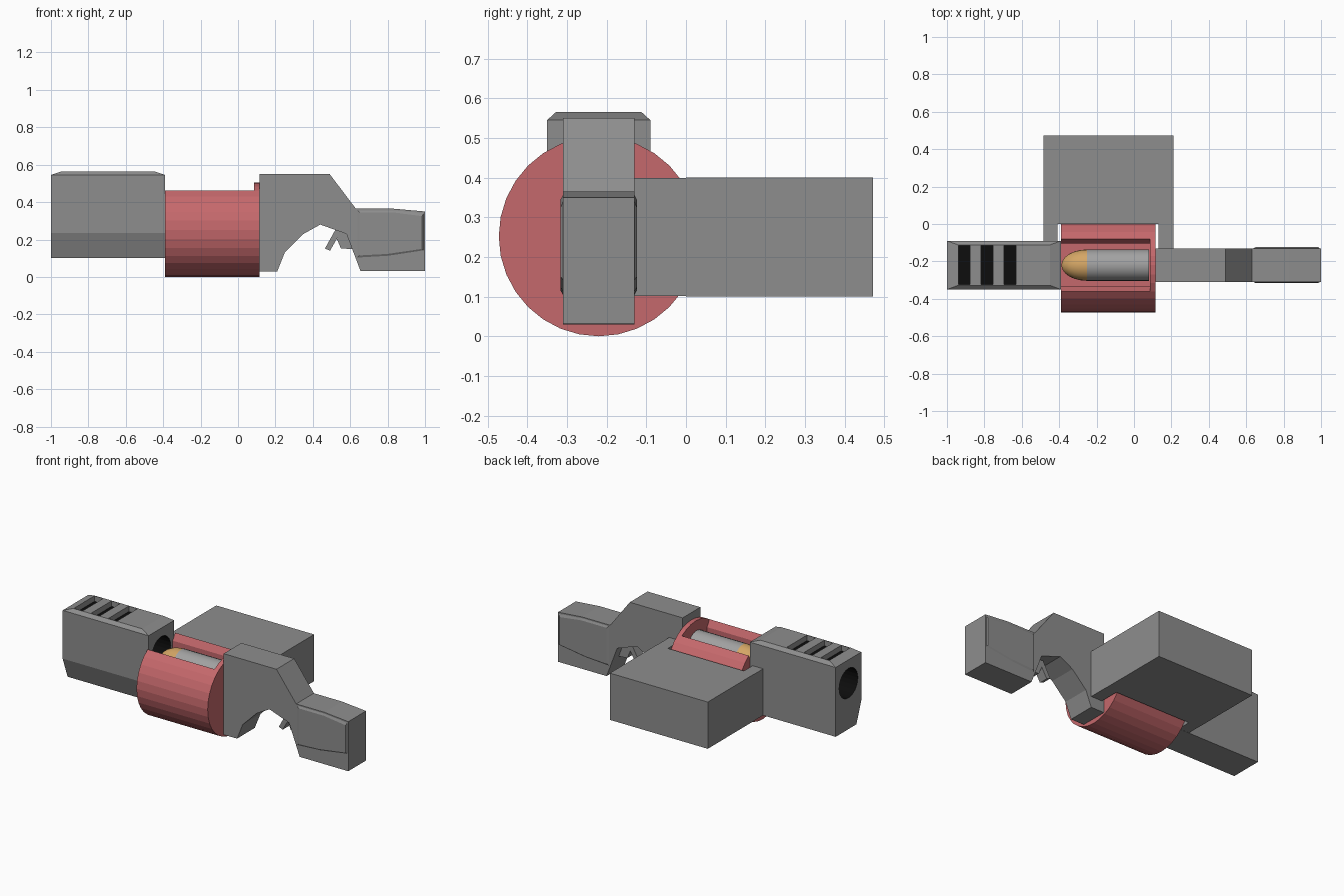
import bpy, bmesh, math

if "Cube" in bpy.data.objects:
    bpy.data.objects.remove(bpy.data.objects["Cube"])


def mat(name, c):
    m = bpy.data.materials.new(name)
    m.diffuse_color = (*c, 1)
    m.use_nodes = True
    m.node_tree.nodes["Principled BSDF"].inputs["Base Color"].default_value = m.diffuse_color
    return m


GREY = mat("gun_grey", (0.27, 0.27, 0.27))
RED = mat("drum_red", (0.56, 0.14, 0.15))
BLACK = mat("black", (0.004, 0.004, 0.004))
STEEL = mat("shell_steel", (0.36, 0.36, 0.36))
ORANGE = mat("tip_orange", (0.66, 0.38, 0.13))
YC = -0.22  # centre line of the weapon


def loft(name, rings, material):
    """Skin a list of equal-length point rings and cap both ends."""
    bm = bmesh.new()
    vs = [[bm.verts.new(p) for p in r] for r in rings]
    n = len(rings[0])
    for a, b in zip(vs, vs[1:]):
        for i in range(n):
            j = (i + 1) % n
            bm.faces.new((a[i], a[j], b[j], b[i]))
    bm.faces.new(vs[0])
    bm.faces.new(vs[-1])
    bmesh.ops.recalc_face_normals(bm, faces=bm.faces)
    me = bpy.data.meshes.new(name)
    bm.to_mesh(me)
    bm.free()
    ob = bpy.data.objects.new(name, me)
    bpy.context.collection.objects.link(ob)
    me.materials.append(material)
    return ob


def rect(x0, x1, y0, y1, z):
    return [(x0, y0, z), (x1, y0, z), (x1, y1, z), (x0, y1, z)]


def box(name, x0, x1, y0, y1, z0, z1, material=GREY):
    return loft(name, [rect(x0, x1, y0, y1, z0), rect(x0, x1, y0, y1, z1)], material)


def along_x(name, yz, x0, x1, material):
    return loft(name, [[(x, y, z) for y, z in yz] for x in (x0, x1)], material)


def side_profile(name, xz, half, material=GREY):
    return loft(name, [[(x, YC + s * half, z) for x, z in xz] for s in (-1, 1)], material)


def circle(r, zc, n):
    return [(YC + r * math.sin(2 * math.pi * k / n), zc + r * math.cos(2 * math.pi * k / n))
            for k in range(n)]


# Barrel block: bevelled top, sloped lower front side
barrel = loft("barrel", [rect(-1, -0.39, -0.30, -0.09, 0.10),
                         rect(-1, -0.39, -0.35, -0.09, 0.235),
                         rect(-1, -0.39, -0.35, -0.09, 0.545),
                         rect(-0.94, -0.45, -0.328, -0.112, 0.565)], GREY)
barrel.data.materials.append(BLACK)

# Bore and vent slots cut from the barrel
BORE_Z, BORE_R = 0.395, 0.095
cutters = [along_x("bore_cutter", circle(BORE_R, BORE_Z, 24), -1.1, -0.3, GREY)]
for x in (-0.938, -0.817, -0.694):
    cutters.append(box("vent_cutter", x, x + 0.062, -0.324, -0.116, 0.53, 0.7))
for c in cutters:
    m = barrel.modifiers.new("cut", 'BOOLEAN')
    m.operation, m.solver, m.object = 'DIFFERENCE', 'EXACT', c
bpy.context.view_layer.objects.active = barrel
for m in list(barrel.modifiers):
    bpy.ops.object.modifier_apply(modifier=m.name)
for c in cutters:
    bpy.data.objects.remove(c)
# black bore walls and vent floors
for p in barrel.data.polygons:
    in_bore = (abs(p.normal.x) < 0.1 and
               math.hypot(p.center.y - YC, p.center.z - BORE_Z) < BORE_R + 0.005)
    floor = p.normal.z > 0.9 and p.center.z < 0.54
    p.material_index = 1 if in_bore or floor else 0

# Drum with open loading trough, and full rear rim
DR = 0.252
ring = circle(DR, DR, 32)
trough = [(YC - 0.115, 0.42), (YC - 0.115, 0.27), (YC + 0.115, 0.27), (YC + 0.115, 0.42)]
along_x("drum", ring[3:30] + trough, -0.39, 0.085, RED)
along_x("drum_rim", ring, 0.085, 0.115, RED)

# Loaded shell: steel case and round tip
SR, SZ = 0.084, 0.36
case = along_x("shell_case", circle(SR, SZ, 24), -0.25, 0.08, STEEL)
tip = loft("shell_tip", [[(-0.25 - 0.138 * math.sin(a), y, z)
                          for y, z in circle(SR * math.cos(a), SZ, 24)]
                         for a in [i * math.pi / 2 / 6.1 for i in range(7)]], ORANGE)
for o in (case, tip):
    bpy.ops.object.select_all(action='DESELECT')
    o.select_set(True)
    bpy.context.view_layer.objects.active = o
    bpy.ops.object.shade_smooth_by_angle(angle=math.radians(40))

# Receiver and grip in one side profile
side_profile("receiver", [(0.115, 0.03), (0.21, 0.03), (0.25, 0.13), (0.35, 0.23), (0.44, 0.28),
                          (0.58, 0.23), (0.655, 0.032), (1, 0.032), (1, 0.35), (0.83, 0.365),
                          (0.63, 0.365), (0.49, 0.55), (0.115, 0.55)], 0.09)

# Raised grip panels on both sides
outer = [(0.635, 0.10), (0.80, 0.11), (0.995, 0.14), (0.995, 0.345), (0.83, 0.36), (0.635, 0.36)]
inner = [(0.65, 0.115), (0.80, 0.123), (0.985, 0.15), (0.985, 0.325), (0.83, 0.345), (0.65, 0.345)]
for s, side in ((-1, "front"), (1, "back")):
    loft("grip_panel_" + side, [[(x, YC + s * 0.088, z) for x, z in outer],
                                [(x, YC + s * 0.096, z) for x, z in inner]], GREY)

# Trigger and small stop behind it
side_profile("trigger", [(0.525, 0.26), (0.465, 0.152), (0.492, 0.14), (0.555, 0.25)], 0.03)
side_profile("trigger_stop", [(0.54, 0.25), (0.53, 0.20), (0.55, 0.153), (0.615, 0.148),
                              (0.60, 0.24)], 0.03)

# Side housing and its two mounting arms
box("side_housing", -0.485, 0.21, 0, 0.472, 0.10, 0.40)
box("front_arm", -0.485, -0.41, -0.10, 0.001, 0.101, 0.399)
box("rear_arm", 0.13, 0.21, -0.14, 0.001, 0.101, 0.399)
